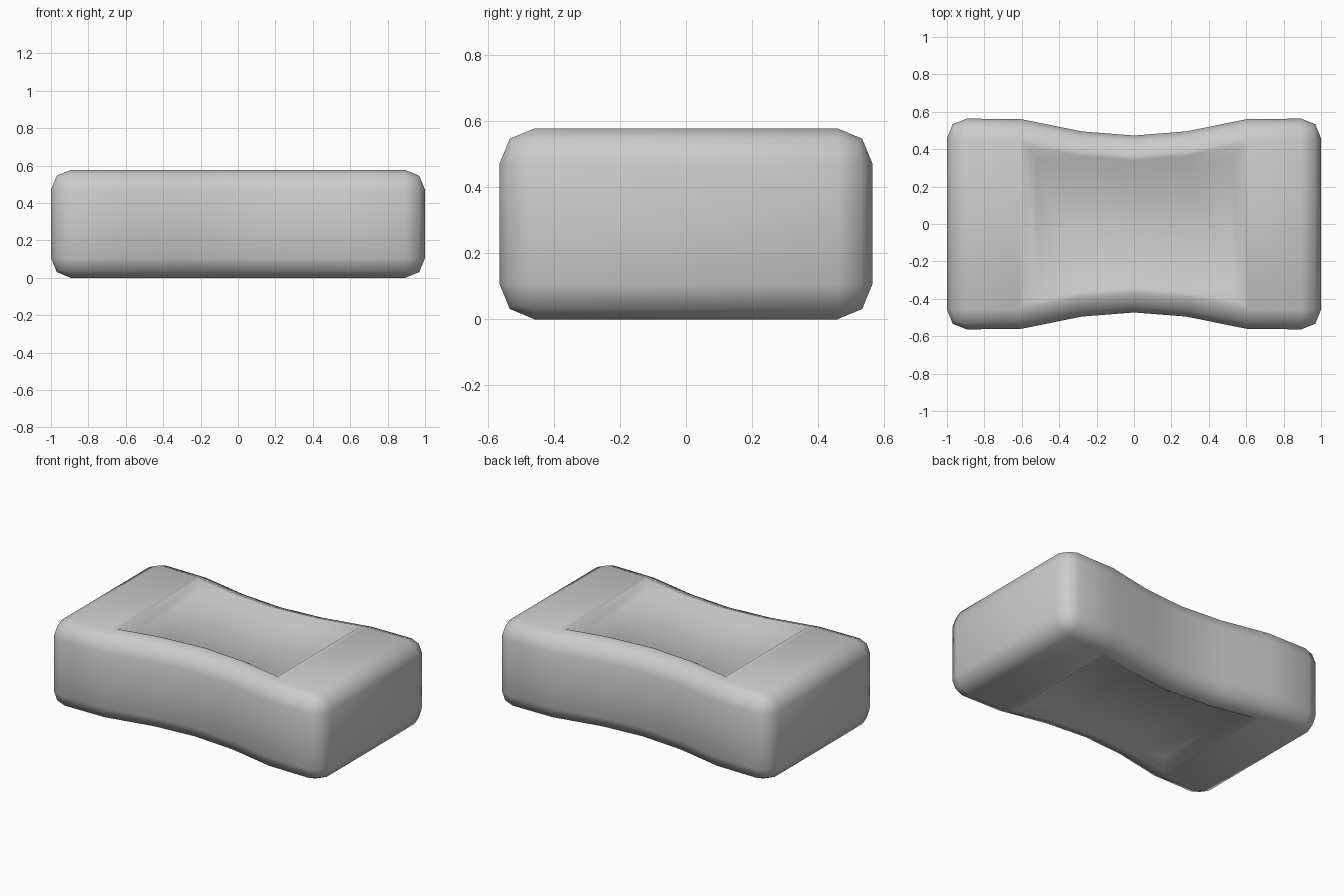
import bpy, bmesh

if "Cube" in bpy.data.objects:
    bpy.data.objects.remove(bpy.data.objects["Cube"])

HEIGHT = 0.577
# half widths along the length: straight ends, narrow waist
STATIONS = [(-1, .565), (-.6, .56), (-.28, .495), (0, .473), (.28, .495), (.6, .56), (1, .565)]

bm = bmesh.new()

# waisted block lofted from rectangular sections
rings = [[bm.verts.new((x, y, z)) for y, z in ((-w, 0), (w, 0), (w, HEIGHT), (-w, HEIGHT))]
         for x, w in STATIONS]
for a, b in zip(rings, rings[1:]):
    for i in range(4):
        j = (i + 1) % 4
        bm.faces.new((a[i], a[j], b[j], b[i]))
bm.faces.new(rings[0])
bm.faces.new(rings[-1])
bmesh.ops.recalc_face_normals(bm, faces=bm.faces)

# rounded outer edges
edges = [e for e in bm.edges if e.calc_face_angle(0) > 1]
bmesh.ops.bevel(bm, geom=edges, offset=.106, segments=2, profile=.5, affect='EDGES')

# shallow recessed panel in the top and the underside
for side in (1, -1):
    bm.normal_update()
    panel = [f for f in bm.faces
             if f.normal.z * side > .99 and abs(f.calc_center_median().x) < .6]
    bmesh.ops.inset_region(bm, faces=panel, thickness=.025, use_even_offset=True)
    bmesh.ops.inset_region(bm, faces=panel, thickness=.07, depth=-.042, use_even_offset=True)

mesh = bpy.data.meshes.new("waisted_block")
bm.to_mesh(mesh)
bm.free()
mesh.shade_smooth()
block = bpy.data.objects.new("waisted_block", mesh)
bpy.context.collection.objects.link(block)
